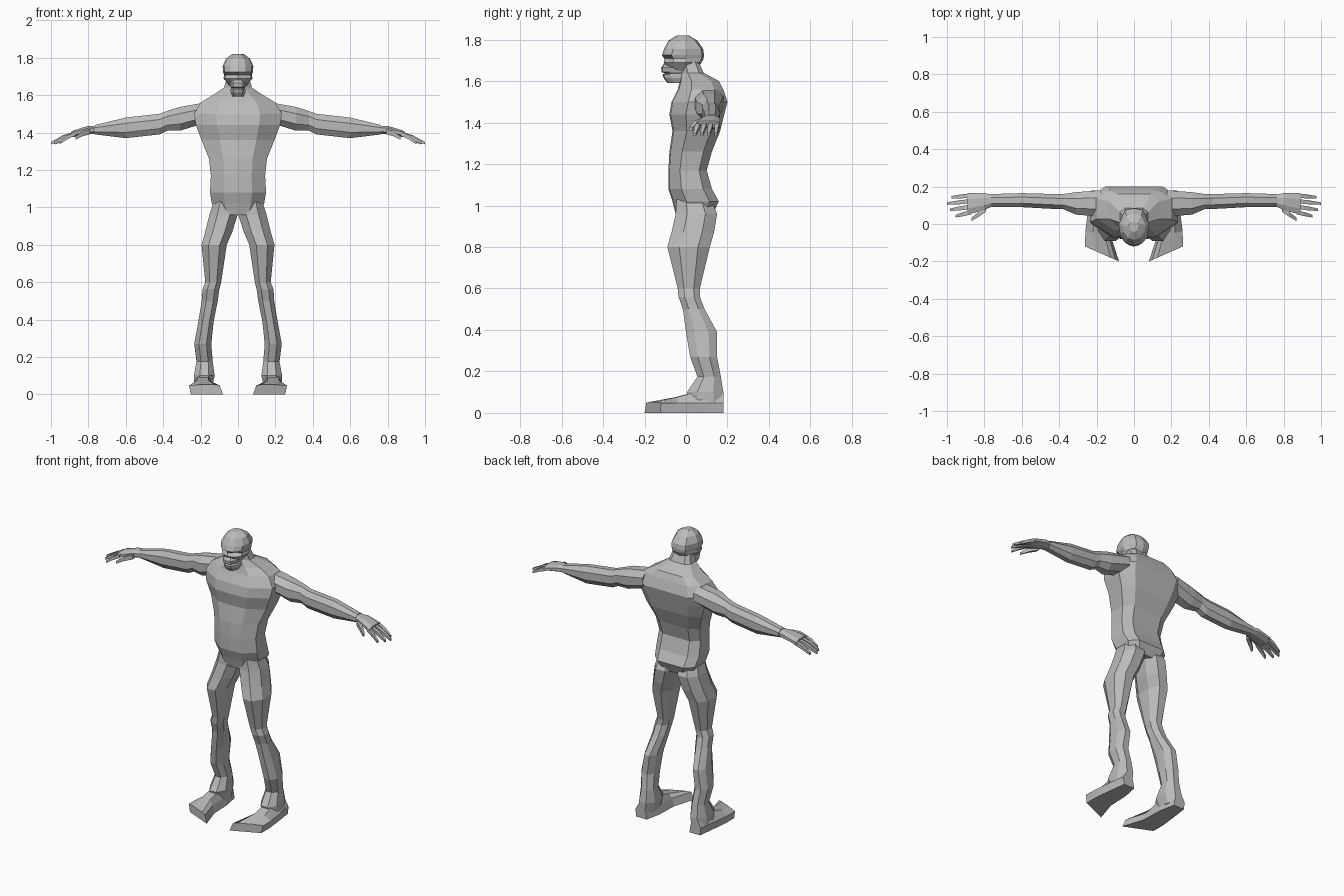
import bpy, bmesh
from mathutils import Vector

cube = bpy.data.objects.get("Cube")
if cube:
    bpy.data.objects.remove(cube)

COLOUR = (.5, .5, .5, 1)
grey = bpy.data.materials.new("plain_grey")
grey.diffuse_color = COLOUR
grey.use_nodes = True
grey.node_tree.nodes["Principled BSDF"].inputs["Base Color"].default_value = COLOUR


def skin(bm, rings):
    """Join a list of rings into a closed tube."""
    loops = [[bm.verts.new(point) for point in ring] for ring in rings]
    for lower, upper in zip(loops, loops[1:]):
        for i in range(len(lower)):
            bm.faces.new((lower[i - 1], lower[i], upper[i], upper[i - 1]))
    bm.faces.new(loops[0])
    bm.faces.new(loops[-1])


def build(name, tubes, mirrored=False):
    """Make one flat shaded object out of several tubes."""
    bm = bmesh.new()
    for rings in tubes:
        skin(bm, rings)
    bmesh.ops.recalc_face_normals(bm, faces=bm.faces)
    mesh = bpy.data.meshes.new(name)
    bm.to_mesh(mesh)
    bm.free()
    mesh.materials.append(grey)
    part = bpy.data.objects.new(name, mesh)
    bpy.context.collection.objects.link(part)
    if mirrored:
        part.modifiers.new("other_side", 'MIRROR')


def mix(start, end, amount):
    return start + (end - start) * amount


def octagon(left, right, near, far, cut=.28):
    """Rectangle with cut corners, as pairs."""
    low, high = cut, 1 - cut
    corners = ((low, 0), (high, 0), (1, low), (1, high),
               (high, 1), (low, 1), (0, high), (0, low))
    return [(mix(left, right, s), mix(near, far, t)) for s, t in corners]


def symmetric(half, height):
    """Complete a half outline that runs from front centre to back centre."""
    other = [(-x, y) for x, y in half[-2:0:-1]]
    return [(x, y, height) for x, y in half + other]


def torso_ring(height, width, front, back):
    shoulder = mix(front, back, .3)
    blade = mix(front, back, .8)
    half = [(0, front), (width / 2, front + .006), (width, shoulder),
            (width, blade), (width * .65, back), (0, back)]
    return symmetric(half, height)


def skull_ring(height, width, front, back, hollow=.01):
    half = [(0, front), (width / 2, front + hollow), (width * .9, front + .045),
            (width, mix(front, back, .55)), (width * .6, back - .01), (0, back)]
    return symmetric(half, height)


def jaw_ring(height, width, front):
    half = [(0, front), (width * .6, front + .006), (width, front + .035),
            (width, -.02), (0, -.02)]
    return symmetric(half, height)


def arm_ring(out, bottom, top, near, far):
    return [(out, y, z) for y, z in octagon(near, far, bottom, top)]


def leg_ring(height, inner, outer, front, back):
    return [(x, y, height) for x, y in octagon(inner, outer, front, back)]


def foot_ring(inner, outer, instep, side=.048):
    """Slice across the foot with a sloping instep."""
    a, b = Vector(inner), Vector(outer)
    outline = ((0, 0), (.94, 0), (1, side), (.7, instep), (.25, instep), (.1, side))
    return [(*a.lerp(b, across), height) for across, height in outline]


def digit(root, tip, radius):
    """Tapered four sided finger with a raised knuckle."""
    root, tip = Vector(root), Vector(tip)
    knuckle = root.lerp(tip, .5) + Vector((0, 0, radius / 2))
    rings = []
    for centre, size in ((root, radius), (knuckle, radius), (tip, radius * .6)):
        square = ((-size, -size), (size, -size), (size, size), (-size, size))
        rings.append([centre + Vector((0, y, z)) for y, z in square])
    return rings


# Torso with the neck: height, half width, front, back
build("torso", [[torso_ring(*row) for row in (
    (.96, .11, -.05, .13), (1.02, .14, -.065, .158), (1.08, .15, -.085, .125),
    (1.17, .145, -.085, .1), (1.26, .155, -.08, .125), (1.36, .195, -.065, .165),
    (1.44, .225, -.08, .185), (1.5, .235, -.07, .2), (1.56, .2, -.04, .18),
    (1.6, .135, -.03, .16), (1.64, .075, -.025, .085), (1.72, .05, -.03, .05))]])

# Skull with sunken eyes: height, half width, front, back
build("head", [[skull_ring(*row) for row in (
    (1.65, .045, -.085, .05), (1.69, .078, -.108, .075),
    (1.708, .074, -.104, .085, .035), (1.725, .08, -.116, .087),
    (1.755, .082, -.106, .083), (1.795, .064, -.085, .055), (1.82, .03, -.045, .015))]])

# Jaw with the mouth as a groove: height, half width, front
build("jaw", [[jaw_ring(*row) for row in (
    (1.592, .03, -.09), (1.615, .04, -.108), (1.632, .04, -.114),
    (1.638, .036, -.1), (1.644, .04, -.118), (1.665, .045, -.12), (1.682, .03, -.108))]])

# Arms: distance out, bottom, top, front, back
build("arms", [[arm_ring(*row) for row in (
    (.18, 1.45, 1.56, .04, .18), (.31, 1.41, 1.537, .05, .17),
    (.38, 1.41, 1.515, .08, .16), (.42, 1.39, 1.5, .08, .16),
    (.6, 1.37, 1.48, .09, .165), (.765, 1.39, 1.44, .09, .16))]], True)

# Palms, flaring towards the knuckles
build("palms", [[arm_ring(*row) for row in (
    (.755, 1.394, 1.436, .095, .155), (.8, 1.39, 1.436, .075, .165),
    (.89, 1.375, 1.408, .05, .165))]], True)

# Four fingers spaced evenly, the middle ones longest, and a thumb
fingers = [digit((.87, mix(.063, .152, step / 3), 1.395),
                 (reach, mix(.042, .143, step / 3), 1.343), .011)
           for step, reach in enumerate((.955, .985, 1, .975))]
thumb = digit((.79, .08, 1.405), (.87, .024, 1.37), .014)
build("fingers", fingers + [thumb], True)

# Legs: height, inner, outer, front, back
build("legs", [[leg_ring(*row) for row in (
    (1.03, .005, .13, -.045, .12), (.96, .002, .153, -.05, .15),
    (.87, .03, .175, -.07, .135), (.8, .06, .195, -.09, .115),
    (.6, .09, .175, -.04, .067), (.56, .1, .19, -.036, .067),
    (.5, .108, .194, -.015, .09), (.39, .13, .212, 0, .15),
    (.27, .143, .234, .02, .15), (.175, .135, .222, .055, .168),
    (.1, .125, .236, .005, .18), (.03, .14, .236, .02, .18))]], True)

# Feet from heel to slanted toe edge, toes turned out
build("feet", [[
    foot_ring((.15, .18), (.23, .18), .09),
    foot_ring((.13, .08), (.245, .08), .11),
    foot_ring((.125, -.06), (.26, -.04), .075),
    foot_ring((.08, -.2), (.262, -.12), .052)]], True)
